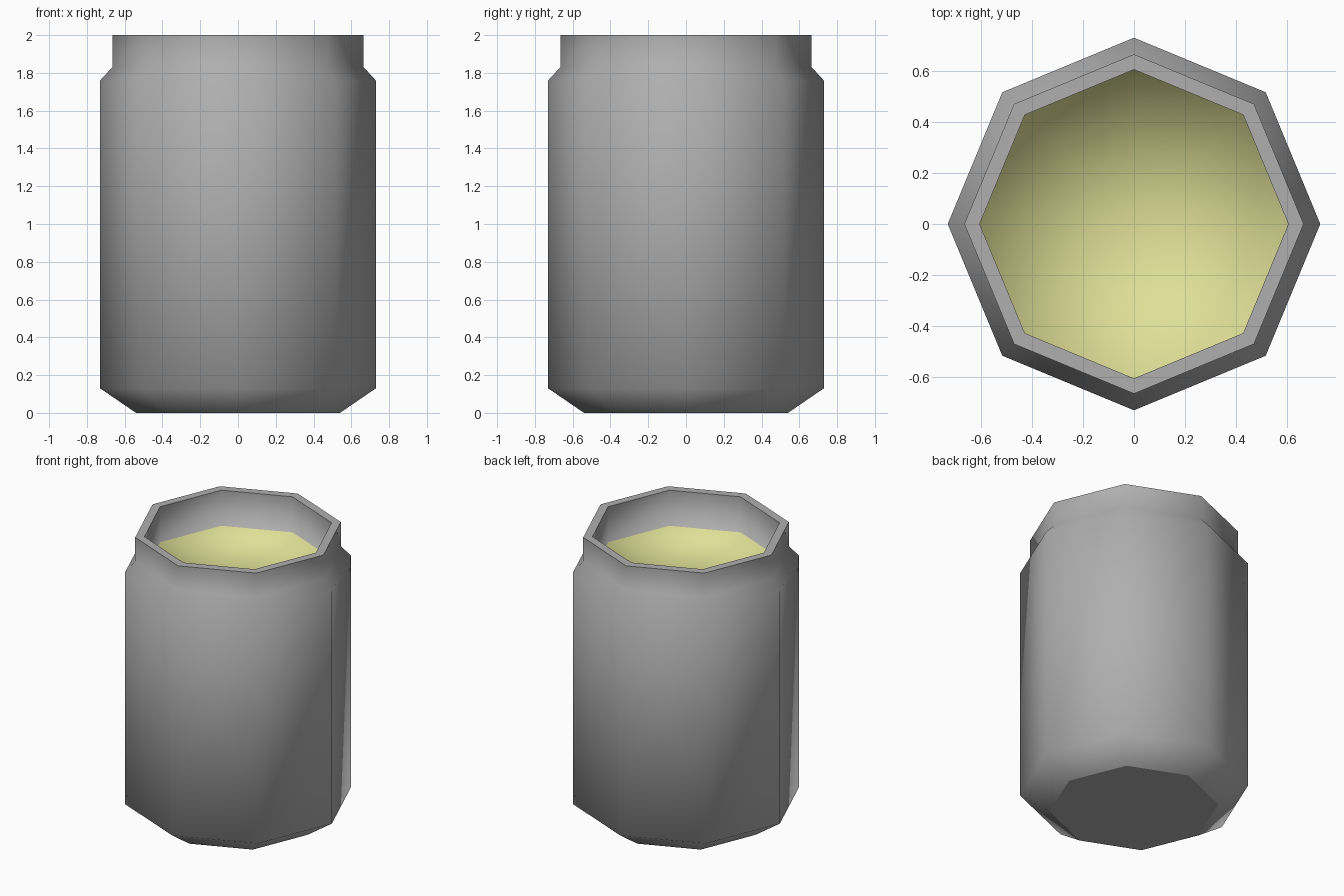
import bpy, bmesh, math

if "Cube" in bpy.data.objects:
    bpy.data.objects.remove(bpy.data.objects["Cube"])

SIDES = 8


def flat_colour(name, rgb):
    m = bpy.data.materials.new(name)
    m.diffuse_color = (*rgb, 1.0)
    m.use_nodes = True
    m.node_tree.nodes["Principled BSDF"].inputs["Base Color"].default_value = m.diffuse_color
    return m


grey = flat_colour("grey metal", (0.43, 0.43, 0.43))
yellow = flat_colour("pale yellow", (0.74, 0.74, 0.31))

# Profile (radius, height): base, chamfer, body, shoulder, neck, rim, inner wall
profile = [(0.54, 0.0), (0.73, 0.13), (0.73, 1.76), (0.665, 1.83),
           (0.665, 2.0), (0.605, 2.0), (0.605, 1.75)]

bm = bmesh.new()
rings = []
for r, z in profile:
    rings.append([bm.verts.new((r * math.cos(i * math.tau / SIDES),
                                r * math.sin(i * math.tau / SIDES), z))
                  for i in range(SIDES)])

# Walls between neighbouring rings
for low, high in zip(rings, rings[1:]):
    for i in range(SIDES):
        j = (i + 1) % SIDES
        bm.faces.new((low[i], low[j], high[j], high[i]))

# Flat base
bm.faces.new(rings[0][::-1])

# Filled surface inside the neck
centre = bm.verts.new((0, 0, profile[-1][1]))
for i in range(SIDES):
    f = bm.faces.new((rings[-1][i], rings[-1][(i + 1) % SIDES], centre))
    f.material_index = 1

# Smooth shading, with crisp edges round the rim and the base
for f in bm.faces:
    f.smooth = True
for k in (0, 4, 5):
    for i in range(SIDES):
        bm.edges.get((rings[k][i], rings[k][(i + 1) % SIDES])).smooth = False

bmesh.ops.recalc_face_normals(bm, faces=bm.faces)
mesh = bpy.data.meshes.new("jar")
bm.to_mesh(mesh)
bm.free()
mesh.materials.append(grey)
mesh.materials.append(yellow)
jar = bpy.data.objects.new("jar", mesh)
bpy.context.collection.objects.link(jar)
